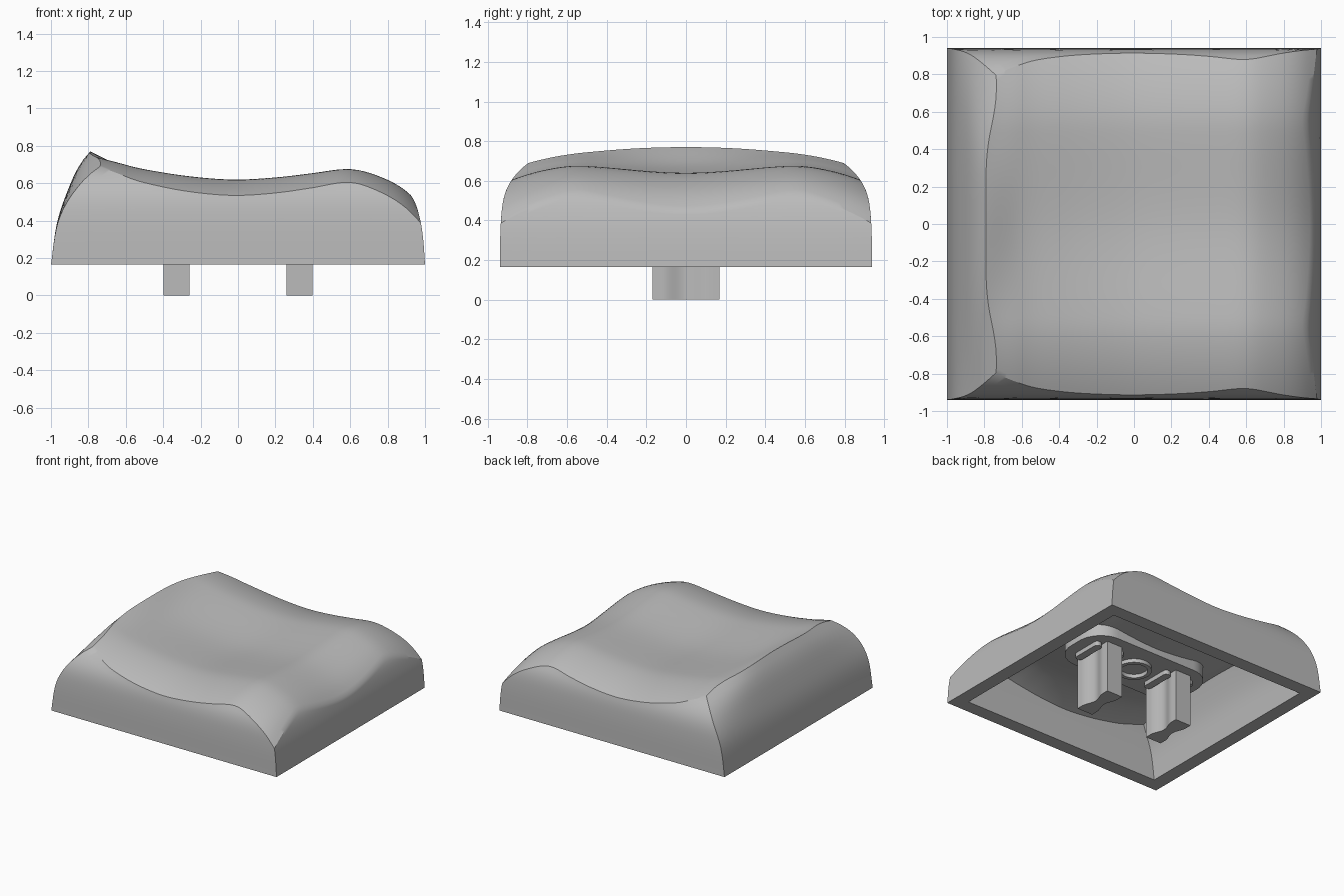
import bpy, bmesh, math

cube = bpy.data.objects.get("Cube")
if cube:
    bpy.data.objects.remove(cube, do_unlink=True)

grey = bpy.data.materials.new("plain_grey")
grey.use_nodes = True
GREY = (0.5, 0.5, 0.5, 1)
grey.diffuse_color = GREY
grey.node_tree.nodes["Principled BSDF"].inputs["Base Color"].default_value = GREY

BASE = 0.165      # height of the open bottom edge
N, M = 56, 14     # grid steps across the top, steps up the wall

# Profiles: wall half widths by height, top height and dish depth along x
LEFT = [(.165, 1), (.4, .965), (.6, .895), (.7, .845), (.77, .79), (.9, .66)]
RIGHT = [(.165, 1), (.3, .99), (.4, .975), (.5, .945), (.56, .905), (.7, .78)]
DEPTH = [(.165, .94), (.4, .934), (.53, .915), (.62, .868), (.7, .78), (.78, .62)]
TOP = [(-1, .87), (-.79, .77), (-.6, .68), (-.4, .63), (-.2, .6), (0, .587), (.2, .597),
       (.4, .62), (.56, .64), (.66, .63), (.8, .575), (.9, .51), (1, .41)]
DISH = [(-1, -.03), (-.79, -.02), (-.6, .02), (0, .035), (.6, .038), (.9, .05), (1, .05)]


def smooth_curve(pts, x):
    """Cubic curve through the points."""
    x = max(pts[0][0], min(pts[-1][0], x))
    i = next(k for k in range(len(pts) - 1) if x <= pts[k + 1][0])

    def slope(k):
        a, b = pts[max(k - 1, 0)], pts[min(k + 1, len(pts) - 1)]
        return (b[1] - a[1]) / (b[0] - a[0])
    (x0, y0), (x1, y1) = pts[i], pts[i + 1]
    h = x1 - x0
    t = (x - x0) / h
    return (y0 * (1 + 2 * t) * (1 - t) ** 2 + y1 * t * t * (3 - 2 * t)
            + h * t * (1 - t) * (slope(i) * (1 - t) - slope(i + 1) * t))


def top_height(x, y):
    s = min(abs(y) / .62, 1)
    e = max(abs(y) - .5, 0) / .42
    return smooth_curve(TOP, x) + smooth_curve(DISH, x) * s * s * (3 - 2 * s) - .09 * e * e


def wall_point(u, v, z, inset):
    lean = 1 + ((z - BASE) / .6) ** 2 * v ** 4
    left = -1 + (1 - smooth_curve(LEFT, z)) * lean + inset
    right = smooth_curve(RIGHT, z) - inset
    x = left + (right - left) * (u + 1) / 2
    return x, v * (smooth_curve(DEPTH, z) - inset)


def rim_height(u, v, inset, drop):
    lo, hi = BASE, .95
    for _ in range(24):
        mid = (lo + hi) / 2
        if top_height(*wall_point(u, v, mid, inset)) - drop > mid:
            lo = mid
        else:
            hi = mid
    return lo


def skin(bm, inset, drop):
    """Curved walls and dished top; returns the loop around the open bottom."""
    par = [math.sin(math.pi / 2 * (2 * i / N - 1)) * .5 + (2 * i / N - 1) * .5
           for i in range(N + 1)]
    around = ([(i, 0) for i in range(N)] + [(N, j) for j in range(N)]
              + [(i, N) for i in range(N, 0, -1)] + [(0, j) for j in range(N, 0, -1)])
    columns, rim = [], {}
    for i, j in around:
        u, v = par[i], par[j]
        top = rim_height(u, v, inset, drop)
        col = []
        for k in range(M + 1):
            z = BASE + (top - BASE) * k / M
            col.append(bm.verts.new((*wall_point(u, v, z, inset), z)))
        columns.append(col)
        rim[i, j] = col[-1]
    for a, b in zip(columns, columns[1:] + columns[:1]):
        for k in range(M):
            bm.faces.new((a[k], b[k], b[k + 1], a[k + 1]))
    # Fill the top between the four rim curves
    grid = dict(rim)
    for i in range(1, N):
        for j in range(1, N):
            s, t = (par[i] + 1) / 2, (par[j] + 1) / 2
            p = (rim[0, j].co * (1 - s) + rim[N, j].co * s
                 + rim[i, 0].co * (1 - t) + rim[i, N].co * t
                 - rim[0, 0].co * (1 - s) * (1 - t) - rim[N, 0].co * s * (1 - t)
                 - rim[0, N].co * (1 - s) * t - rim[N, N].co * s * t)
            grid[i, j] = bm.verts.new((p.x, p.y, top_height(p.x, p.y) - drop))
    for i in range(N):
        for j in range(N):
            bm.faces.new((grid[i, j], grid[i + 1, j], grid[i + 1, j + 1], grid[i, j + 1]))
    return [c[0] for c in columns]


def finish(bm, name, angle=30):
    bmesh.ops.recalc_face_normals(bm, faces=bm.faces)
    mesh = bpy.data.meshes.new(name)
    bm.to_mesh(mesh)
    bm.free()
    mesh.materials.append(grey)
    obj = bpy.data.objects.new(name, mesh)
    bpy.context.collection.objects.link(obj)
    bpy.ops.object.select_all(action='DESELECT')
    obj.select_set(True)
    bpy.context.view_layer.objects.active = obj
    bpy.ops.object.shade_smooth_by_angle(angle=math.radians(angle))
    return obj


def prism(name, outline, z0, z1):
    bm = bmesh.new()
    face = bm.faces.new([bm.verts.new((x, y, z0)) for x, y in outline])
    up = bmesh.ops.extrude_face_region(bm, geom=[face])["geom"]
    for v in up:
        if isinstance(v, bmesh.types.BMVert):
            v.co.z = z1
    return finish(bm, name)


def rounded_outline(cx, hx, hy, r, steps=8):
    pts = []
    for q, (sx, sy) in enumerate([(1, 1), (-1, 1), (-1, -1), (1, -1)]):
        for k in range(steps + 1):
            a = math.pi / 2 * (q + k / steps)
            pts.append((cx + sx * (hx - r) + r * math.cos(a), sy * (hy - r) + r * math.sin(a)))
    return pts


# Hollow cap: outer and inner skins joined by the flat bottom edge
bm = bmesh.new()
outer = skin(bm, 0, 0)
inner = skin(bm, .11, .13)
for k in range(len(outer)):
    n = (k + 1) % len(outer)
    bm.faces.new((outer[k], outer[n], inner[n], inner[k]))
finish(bm, "cap_shell")

# Mounting plate under the top
prism("mounting_plate", rounded_outline(0, .56, .25, .2), .42, .55)

# Two waisted stems with a locating bar on each side
for side, label in ((-1, "right"), (1, "left")):
    ys = [-.17 + .34 * k / 24 for k in range(25)]
    half = [.07 - .03 * max(0, math.cos(math.pi * min(abs(y) / .12, 1)) * .5 + .5) for y in ys]
    cx = side * .328
    outline = [(cx + h, y) for h, y in zip(half, ys)]
    outline += [(cx - h, y) for h, y in reversed(list(zip(half, ys)))]
    prism(label + "_stem", outline, 0, .43)
    for x, where in ((.225, "inner"), (.435, "outer")):
        prism(f"{label}_{where}_bar", rounded_outline(side * x, .03, .13, .028), .385, .43)

# Small ring in the middle of the plate
bm = bmesh.new()
rings = []
for r, z in ((.13, .43), (.13, .39), (.1, .39), (.1, .43)):
    rings.append(bmesh.ops.create_circle(bm, segments=40, radius=r)["verts"])
    for v in rings[-1]:
        v.co.z = z
for a, b in zip(rings, rings[1:] + rings[:1]):
    for k in range(40):
        n = (k + 1) % 40
        bm.faces.new((a[k], a[n], b[n], b[k]))
finish(bm, "centre_ring")
